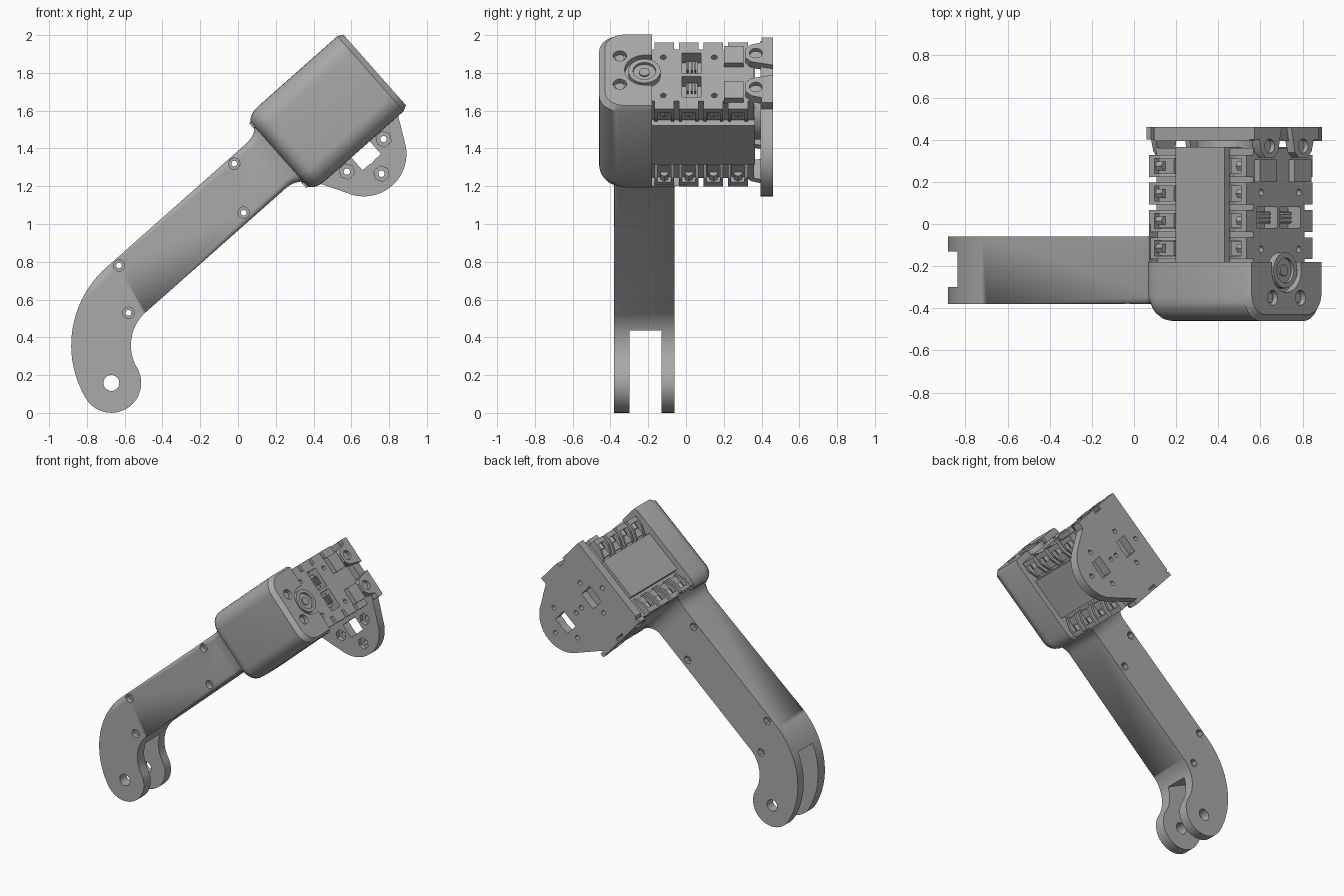
import bpy, bmesh
from math import sin, cos, pi, radians
from mathutils import Vector

if "Cube" in bpy.data.objects:
    bpy.data.objects.remove(bpy.data.objects["Cube"])

grey = bpy.data.materials.new("grey plastic")
grey.use_nodes = True
grey.diffuse_color = (0.4, 0.4, 0.4, 1)
grey.node_tree.nodes["Principled BSDF"].inputs["Base Color"].default_value = (0.4, 0.4, 0.4, 1)

# Tilted frame: a runs up the arm, b across it, y is depth
TILT = radians(41.5)
CA, SA = cos(TILT), sin(TILT)


def tilted(a, b, y):
    return Vector((a * CA - b * SA, y, a * SA + b * CA))


def across(p, q, t):        # profile in a, b pushed along y
    return tilted(p, q, t)


def along(p, q, t):         # profile in b, y pushed along a
    return tilted(t, p, q)


def upright(p, q, t):       # profile in x, z pushed along y
    return Vector((p, t, q))


def arc(cx, cy, r, start, end, n=16):
    steps = [radians(start + (end - start) * i / n) for i in range(n + 1)]
    return [(cx + r * cos(t), cy + r * sin(t)) for t in steps]


def circle(cx, cy, r, n=24):
    return arc(cx, cy, r, 0, 360, n)[:-1]


def rect(p0, p1, q0, q1):
    return [(p0, q0), (p1, q0), (p1, q1), (p0, q1)]


def loft(bm, sections, frame):
    """Skin a list of (outline, offset) sections and cap both ends."""
    rings = [[bm.verts.new(frame(p, q, t)) for p, q in pts] for pts, t in sections]
    n = len(rings[0])
    for lower, upper in zip(rings, rings[1:]):
        for i in range(n):
            j = (i + 1) % n
            bm.faces.new((lower[i], lower[j], upper[j], upper[i]))
    bm.faces.new(rings[0][::-1])
    bm.faces.new(rings[-1])


def prism(bm, pts, lo, hi, frame=across):
    loft(bm, [(pts, lo), (pts, hi)], frame)


def finish(name, bm):
    bmesh.ops.recalc_face_normals(bm, faces=bm.faces)
    mesh = bpy.data.meshes.new(name)
    bm.to_mesh(mesh)
    bm.free()
    mesh.materials.append(grey)
    ob = bpy.data.objects.new(name, mesh)
    bpy.context.collection.objects.link(ob)
    return ob


def smooth(ob):
    bpy.ops.object.select_all(action='DESELECT')
    ob.select_set(True)
    bpy.context.view_layer.objects.active = ob
    bpy.ops.object.shade_smooth_by_angle(angle=radians(32))


def cut(ob, cuts):
    """Subtract prisms given as (outline, lo, hi, frame)."""
    for c in cuts:
        bm = bmesh.new()
        prism(bm, *c)
        cutter = finish("cutter", bm)
        cutter.hide_render = True
        mod = ob.modifiers.new("cut", 'BOOLEAN')
        mod.operation, mod.solver, mod.object = 'DIFFERENCE', 'EXACT', cutter
        bpy.context.view_layer.update()
        graph = bpy.context.evaluated_depsgraph_get()
        mesh = bpy.data.meshes.new_from_object(ob.evaluated_get(graph))
        ob.modifiers.clear()
        ob.data = mesh
        bpy.data.objects.remove(cutter)
    smooth(ob)


# Bent forked arm: concentric bends around one centre, round pivot end
bend, reach, half, joint = (-0.333, 0.358), 0.392, 0.158, 210.6
pivot = arc(*bend, reach, joint, joint, 1)[0]
outline = arc(*bend, reach + half, 131.5, joint, 24)
outline += arc(*pivot, half, joint, joint + 180, 24)[1:]
outline += arc(*bend, reach - half, joint, 131.5, 20)[1:]
for across_arm in (outline[-1], outline[0]):
    b = -across_arm[0] * SA + across_arm[1] * CA
    end = tilted(1.09, b, 0)
    outline.append((end.x, end.z))
bm = bmesh.new()
prism(bm, outline, -0.38, -0.06, upright)
front = [e for e in bm.edges if all(v.co.y < -0.37 for v in e.verts)]
bmesh.ops.bevel(bm, geom=front, offset=0.035, segments=4, profile=0.5, affect='EDGES')
arm = finish("forked_arm", bm)
cuts = [([(-1, 0.655), (-0.56, 0.44), (-0.45, 0.4), (-0.45, -0.1), (-1, -0.1)], -0.3, -0.13, upright),
        (circle(*pivot, 0.042, 32), -0.5, 0, upright)]
for x, z in ((-0.02, 1.32), (0.03, 1.06), (-0.63, 0.78), (-0.58, 0.53)):
    cuts += [(circle(x, z, 0.015, 16), -0.5, 0.1, upright),
             (circle(x, z, 0.03, 20), -0.5, -0.345, upright),
             (circle(x, z, 0.03, 6), -0.1, 0.1, upright)]
cut(arm, cuts)


def u_section(b0, b1, y0, y1, r):
    """Rectangle whose two front corners are rounded."""
    return ([(b0, y1)] + arc(b0 + r, y0 + r, r, 180, 270, 8)
            + arc(b1 - r, y0 + r, r, 270, 360, 8) + [(b1, y1)])


# Flared neck between arm and holder
bm = bmesh.new()
sections = []
for i in range(9):
    t = i / 8 * pi / 2
    g = 1 - cos(t)
    sections.append((u_section(0.723 - 0.085 * g, 1.039 + 0.085 * g,
                               -0.38 - 0.02 * g, -0.06 + 0.06 * g, 0.035 + 0.045 * g),
                     0.98 + 0.11 * sin(t)))
loft(bm, sections, along)
smooth(finish("flared_neck", bm))

# Rounded motor holder, chamfered at its far end
bm = bmesh.new()
steps = [(1.07, 0.07), (1.085, 0.04), (1.105, 0.018), (1.13, 0.005), (1.16, 0), (1.715, 0), (1.745, 0.03)]
loft(bm, [(u_section(0.615 + 0.5 * d, 1.145 - 0.5 * d, -0.46 + d, -0.18, 0.11 - 0.3 * d), a)
          for a, d in steps], along)
holder = finish("motor_holder", bm)
cuts = [(circle(0.88, -0.22, 0.105, 32), 1.705, 1.8, along),
        (rect(0.775, 0.985, -0.22, -0.1), 1.705, 1.8, along)]
for b in (0.78, 0.98):
    cuts.append((circle(b, -0.35, 0.036, 20), 1.715, 1.8, along))
cut(holder, cuts)

# Output horn and holder screws
bm = bmesh.new()
prism(bm, circle(0.88, -0.22, 0.085, 32), 1.69, 1.738, along)
horn = finish("output_horn", bm)
cut(horn, [(circle(0.88, -0.22, 0.06, 32), 1.722, 1.8, along),
           (circle(0.88, -0.22, 0.012, 12), 1.705, 1.8, along)])
bm = bmesh.new()
prism(bm, circle(0.88, -0.22, 0.028, 20), 1.70, 1.73, along)
for b in (0.78, 0.98):
    prism(bm, circle(b, -0.35, 0.024, 16), 1.70, 1.728, along)
smooth(finish("screw_heads", bm))

# Motor body with a socket window and screw holes in its end face
bm = bmesh.new()
prism(bm, rect(1.085, 1.70, 0.70, 1.065), -0.19, 0.36)
body = finish("motor_body", bm)
cuts = [(rect(0.73, 1.04, -0.02, 0.08), 1.62, 1.8, along)]
for y in (-0.12, 0.15):
    for b in (0.74, 1.01):
        cuts.append((circle(b, y, 0.016, 12), 1.66, 1.8, along))
cut(body, cuts)
bm = bmesh.new()
prism(bm, rect(1.24, 1.55, 0.66, 1.105), -0.19, 0.365)
finish("motor_side_panels", bm)
bm = bmesh.new()
prism(bm, rect(0.875, 0.895, -0.02, 0.08), 1.6, 1.70, along)
for b in (0.76, 0.91):
    prism(bm, rect(b, b + 0.1, 0.0, 0.06), 1.6, 1.665, along)
    for y in (0.01, 0.03, 0.05):
        prism(bm, rect(b + 0.02, b + 0.08, y - 0.004, y + 0.004), 1.6, 1.69, along)
finish("socket_pins", bm)
bm = bmesh.new()
for b in (0.69, 0.94):
    prism(bm, rect(b, b + 0.12, 0.2, 0.305), 1.69, 1.735, along)
finish("end_blocks", bm)

# Mounting tabs along the four long edges
bm = bmesh.new()
for edge, inward in ((1.70, -1), (1.08, 1)):
    for side in (-1, 1):
        for row in range(4):
            y = -0.115 + 0.13 * row
            b = [0.88 + side * h for h in (0.16, 0.2, 0.215, 0.235)]
            prism(bm, rect(edge, edge + inward * 0.035, b[0], b[3]), y - 0.052, y + 0.052)
            prism(bm, rect(edge, edge + inward * 0.13, b[0], b[1]), y - 0.035, y + 0.035)
            for wall in (-0.052, 0.036):
                prism(bm, [(edge, b[0]), (edge, b[3]), (edge + inward * 0.07, b[3]),
                           (edge + inward * 0.14, b[1]), (edge + inward * 0.14, b[0])],
                      y + wall, y + wall + 0.016)
            prism(bm, circle(b[2] - side * 0.01, y, 0.024, 6), edge + inward * 0.01, edge + inward * 0.075, along)
finish("mounting_tabs", bm)

# Back bracket plate with a rounded lower lobe
lobe = (1.408, 0.585)
bm = bmesh.new()
plate_outline = [(1.09, 1.09), (1.09, 0.69)] + arc(*lobe, 0.225, 205, 335, 24) + [(1.715, 0.69), (1.715, 1.11), (1.11, 1.11)]
prism(bm, plate_outline, 0.395, 0.46)
plate = finish("bracket_plate", bm)
cuts = []
for b in (0.575, 0.9):
    cuts.append(([(1.345, b - 0.05), (1.385, b - 0.05), (1.408, b - 0.055), (1.431, b - 0.05), (1.475, b - 0.05),
                  (1.475, b + 0.05), (1.345, b + 0.05)], 0.3, 0.5, across))
    for k in range(4):
        a, h = 1.408 + 0.13 * cos(k * pi / 2), b + 0.13 * sin(k * pi / 2)
        cuts.append((circle(a, h, 0.017, 12), 0.3, 0.5, across))
        if b < 0.7:
            cuts.append((circle(a, h, 0.042, 6), 0.3, 0.425, across))
cut(plate, cuts)
bm = bmesh.new()
prism(bm, circle(1.408, 0.9, 0.16, 32), 0.35, 0.4)
smooth(finish("rear_hub", bm))

# Bracket ears folded over both ends of the motor
for name, lo, hi, outer in (("upper_ears", 1.695, 1.745, 1.72), ("lower_ears", 1.06, 1.09, 1.0)):
    bm = bmesh.new()
    for s in (-1, 1):
        prism(bm, [(0.88 + s * h, y) for h, y in ((0.035, 0.46), (0.06, 0.34), (0.09, 0.315), (0.15, 0.315),
                                                  (0.18, 0.345), (0.195, 0.4), (0.23, 0.4), (0.23, 0.46))], lo, hi, along)
    prism(bm, rect(0.8, 0.96, 0.4, 0.455), lo, (lo + hi) / 2, along)
    ears = finish(name, bm)
    cut(ears, [(circle(0.88 + s * 0.12, 0.37, 0.034, 18), outer, outer + 0.075, along) for s in (-1, 1)])
